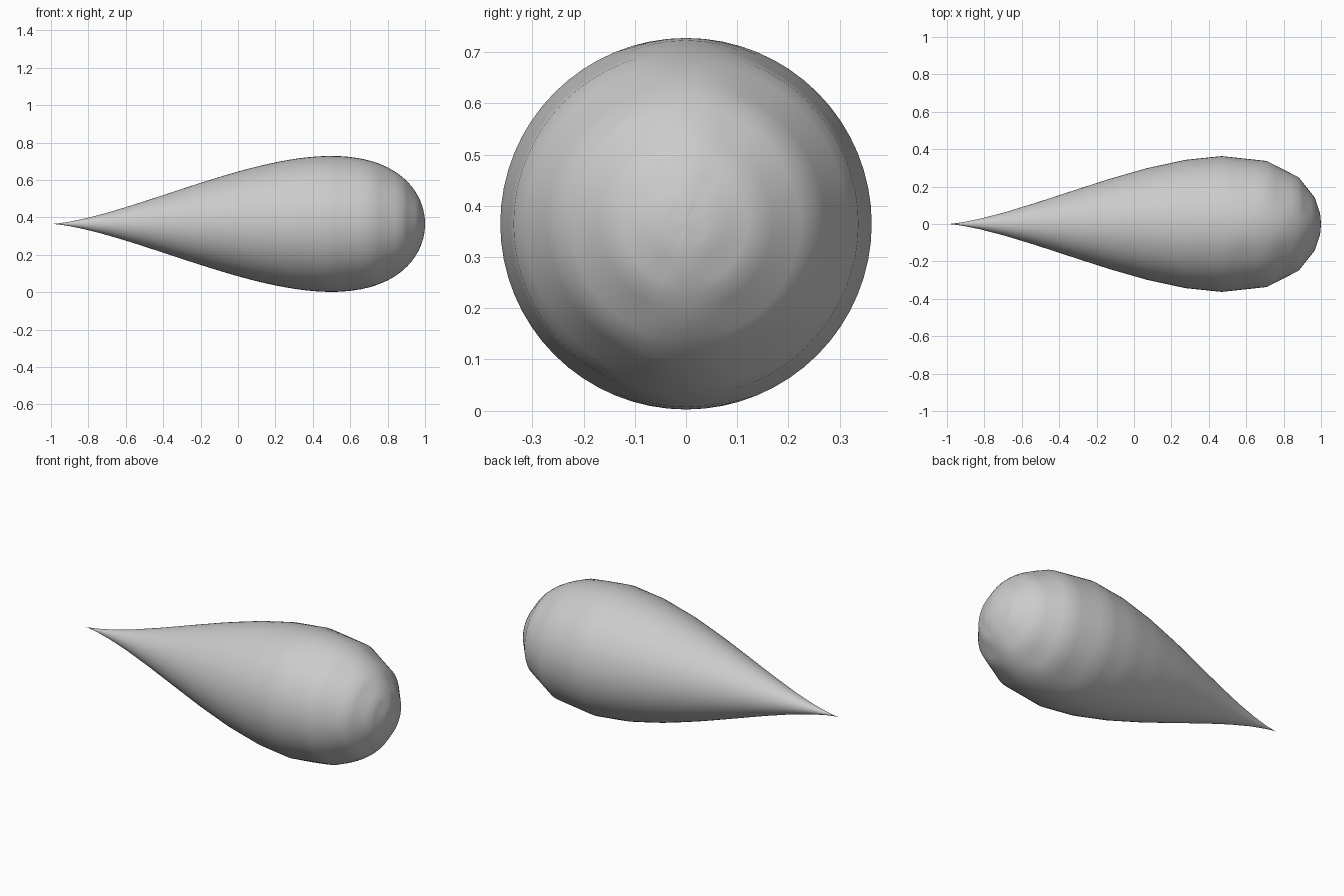
import bpy, bmesh
from math import sin, cos, pi, radians

if "Cube" in bpy.data.objects:
    bpy.data.objects.remove(bpy.data.objects["Cube"])

R_SCALE, Z_MID, SEGS = 0.5595, 0.365, 64


def profile(t):
    # Teardrop curve: round nose at t = 0, pointed tail at t = pi
    return cos(t), R_SCALE * sin(t) * cos(t / 2) ** 2


# Coarse facets along the flanks, fine rings between them on the top and bottom
knots = [radians(d) for d in (0, 5.5, 15, 28.4, 44.8, 62, 74, 86, 98, 110, 122, 134, 146, 158, 169, 180)]
SUB = 4

bm = bmesh.new()
nose = bm.verts.new((1, 0, Z_MID))
tail = bm.verts.new((-1, 0, Z_MID))
rings = []
for a, b in zip(knots, knots[1:]):
    (xa, ra), (xb, rb) = profile(a), profile(b)
    for i in range(SUB):
        f = i / SUB
        t = a + (b - a) * f
        if t == 0:
            continue
        xf, rf = profile(t)
        xc, rc = xa + (xb - xa) * f, ra + (rb - ra) * f
        ring = []
        for k in range(SEGS):
            p = 2 * pi * k / SEGS
            w = max(0.0, (abs(sin(p)) - 0.9) / 0.1)
            x, r = xc + (xf - xc) * w, rc + (rf - rc) * w
            ring.append(bm.verts.new((x, r * cos(p), Z_MID + r * sin(p))))
        rings.append(ring)

# Skin the rings and close both ends
for k in range(SEGS):
    n = (k + 1) % SEGS
    bm.faces.new((nose, rings[0][k], rings[0][n]))
    bm.faces.new((tail, rings[-1][n], rings[-1][k]))
    for u, v in zip(rings, rings[1:]):
        bm.faces.new((u[k], v[k], v[n], u[n]))
bmesh.ops.recalc_face_normals(bm, faces=bm.faces)
for face in bm.faces:
    face.smooth = True

mesh = bpy.data.meshes.new("teardrop_body")
bm.to_mesh(mesh)
bm.free()
body = bpy.data.objects.new("teardrop_body", mesh)
bpy.context.collection.objects.link(body)
